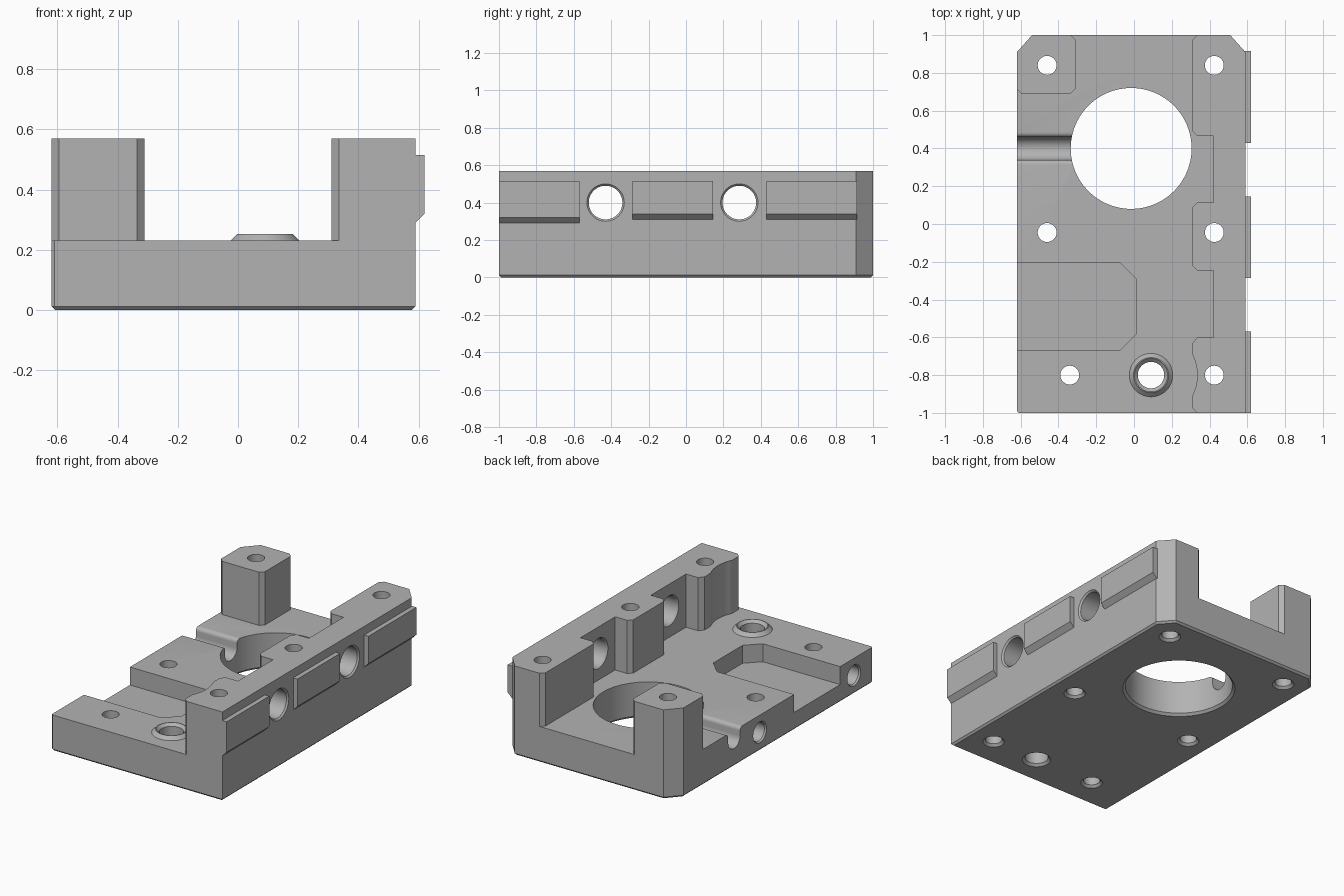
import bpy, bmesh
from math import sin, cos, pi, radians
from mathutils import Matrix

cube = bpy.data.objects.get("Cube")
if cube:
    bpy.data.objects.remove(cube, do_unlink=True)

grey = bpy.data.materials.new("machined grey")
grey.use_nodes = True
GREY = (0.45, 0.45, 0.45, 1)
grey.diffuse_color = GREY
grey.node_tree.nodes["Principled BSDF"].inputs["Base Color"].default_value = GREY

AXES = {"x": lambda a, b, t: (t, a, b),
        "y": lambda a, b, t: (a, t, b),
        "z": lambda a, b, t: (a, b, t)}


def finish(bm, name):
    bmesh.ops.recalc_face_normals(bm, faces=bm.faces)
    mesh = bpy.data.meshes.new(name)
    bm.to_mesh(mesh)
    bm.free()
    obj = bpy.data.objects.new(name, mesh)
    bpy.context.scene.collection.objects.link(obj)
    mesh.materials.append(grey)
    return obj


def prism(name, pts, axis, lo, hi, bottom_bevel=0):
    """Extrude a flat profile along an axis."""
    bm = bmesh.new()
    place = AXES[axis]
    low = [bm.verts.new(place(a, b, lo)) for a, b in pts]
    high = [bm.verts.new(place(a, b, hi)) for a, b in pts]
    base = bm.faces.new(low)
    bm.faces.new(high)
    for i in range(len(pts)):
        j = (i + 1) % len(pts)
        bm.faces.new((low[i], low[j], high[j], high[i]))
    bmesh.ops.recalc_face_normals(bm, faces=bm.faces)
    if bottom_bevel:
        bmesh.ops.bevel(bm, geom=list(base.edges), offset=bottom_bevel,
                        segments=1, affect="EDGES")
    return finish(bm, name)


def lathe(name, profile, centre, axis="z", sides=48, ring=False):
    """Turn a (radius, height) profile; a ring joins its last row to its first."""
    bm = bmesh.new()
    rows = [[bm.verts.new((r * cos(2 * pi * k / sides), r * sin(2 * pi * k / sides), h))
             for k in range(sides)] for r, h in profile]
    pairs = list(zip(rows, rows[1:])) + ([(rows[-1], rows[0])] if ring else [])
    for p, q in pairs:
        for k in range(sides):
            n = (k + 1) % sides
            bm.faces.new((p[k], p[n], q[n], q[k]))
    if not ring:
        bm.faces.new(rows[0])
        bm.faces.new(rows[-1])
    turn = Matrix.Rotation(pi / 2, 4, "Y") if axis == "x" else Matrix()
    bm.transform(Matrix.Translation(centre) @ turn)
    return finish(bm, name)


def arc(cx, cy, r, start, end, steps):
    return [(cx + r * cos(radians(start + (end - start) * i / steps)),
             cy + r * sin(radians(start + (end - start) * i / steps)))
            for i in range(steps + 1)]


def smooth(obj):
    bpy.ops.object.select_all(action="DESELECT")
    obj.select_set(True)
    bpy.context.view_layer.objects.active = obj
    bpy.ops.object.shade_smooth_by_angle(angle=radians(25))


def cut(target, cutter):
    cutter.hide_render = True
    mod = target.modifiers.new("cut", "BOOLEAN")
    mod.operation = "DIFFERENCE"
    mod.solver = "EXACT"
    mod.object = cutter
    bpy.context.view_layer.objects.active = target
    bpy.ops.object.modifier_apply(modifier=mod.name)
    bpy.data.objects.remove(cutter, do_unlink=True)


L, R, DECK, TOP = -0.62, 0.59, 0.23, 0.57

# Solid block with clipped rear corners and a bevelled underside
body = prism("bracket_body",
             [(L + 0.01, -1), (R, -1), (R, 0.91), (0.51, 1), (-0.54, 1),
              (L, 0.91), (L, -0.99)], "z", 0, TOP, bottom_bevel=0.012)

# Open space above the deck, leaving the side wall and the corner post
wall = [(0.41, -1.075), (0.31, -0.975)]
wall += arc(0.09, -0.8, 0.245, -26, 26, 10)
wall += [(0.31, -0.63), (0.335, -0.6), (0.42, -0.6), (0.42, -0.245),
         (0.335, -0.245), (0.31, -0.22), (0.31, 0.09), (0.335, 0.115),
         (0.42, 0.115), (0.42, 0.465), (0.335, 0.465), (0.31, 0.49),
         (0.31, 0.975), (0.41, 1.075)]
post = [(-0.41, 1.075), (-0.31, 0.975), (-0.31, 0.715), (-0.335, 0.69),
        (-0.595, 0.69), (-0.695, 0.79), (-0.75, 0.79), (-0.75, -1.075)]
cut(body, prism("open_space", wall + post, "z", DECK, 0.8))

# Shallow pocket open to the left edge
cut(body, prism("pocket", [(-0.75, -0.67), (-0.075, -0.67), (0.01, -0.585),
                           (0.01, -0.29), (-0.075, -0.205), (-0.75, -0.205)],
                "z", 0.115, 0.4))

# Large bore with chamfered lower rim
cut(body, lathe("large_bore", [(0.35, -0.015), (0.32, 0.015), (0.32, 0.4)],
                (-0.015, 0.4, 0), sides=96))

# Rounded channel from the left edge to the bore
f = 0.025
channel = arc(0.34 - f, DECK - f, f, 90, 0, 6)
channel += arc(0.4, 0.175, 0.06, 180, 360, 16)
channel += arc(0.46 + f, DECK - f, f, 180, 90, 6)
channel += [(0.46 + f, 0.3), (0.34 - f, 0.3)]
cut(body, prism("channel", channel, "x", -0.75, -0.2))

# Vertical screw holes, and the larger hole through the boss
for x, y in [(-0.46, 0.84), (0.425, 0.84), (-0.46, -0.045),
             (0.425, -0.045), (-0.34, -0.8), (0.425, -0.8)]:
    cut(body, lathe("screw_hole", [(0.075, -0.01), (0.05, 0.015), (0.05, 0.8)],
                    (x, y, 0), sides=32))
cut(body, lathe("boss_hole", [(0.095, -0.01), (0.07, 0.015), (0.07, 0.4)],
                (0.09, -0.8, 0)))

# Cross holes through the wall, chamfered on both faces
for y in (-0.43, 0.285):
    cut(body, lathe("cross_hole", [(0.11, -0.105), (0.09, -0.075),
                                   (0.09, 0.075), (0.11, 0.095)],
                    (0.505, y, 0.4), axis="x"))

# Blind holes in the left edge
for y in (-0.81, 0.14):
    cut(body, lathe("blind_hole", [(0.075, -0.01), (0.06, 0.01), (0.06, 0.22)],
                    (L, y, 0.12), axis="x", sides=32))
smooth(body)

# Raised conical boss on the deck
boss = lathe("boss", [(0.07, DECK - 0.02), (0.115, DECK - 0.02), (0.115, DECK),
                      (0.093, 0.252), (0.088, 0.252), (0.07, 0.235)],
             (0.09, -0.8, 0), ring=True)
smooth(boss)

# Raised pads along the outer wall, each with a sloping lower edge
for name, y0, y1, z in [("front_pad", -1, -0.57, 0.29),
                        ("middle_pad", -0.285, 0.145, 0.31),
                        ("rear_pad", 0.43, 0.915, 0.31)]:
    prism(name, [(R - 0.02, z), (R, z), (0.62, z + 0.03), (0.62, 0.515),
                 (R - 0.02, 0.515)], "y", y0, y1)
